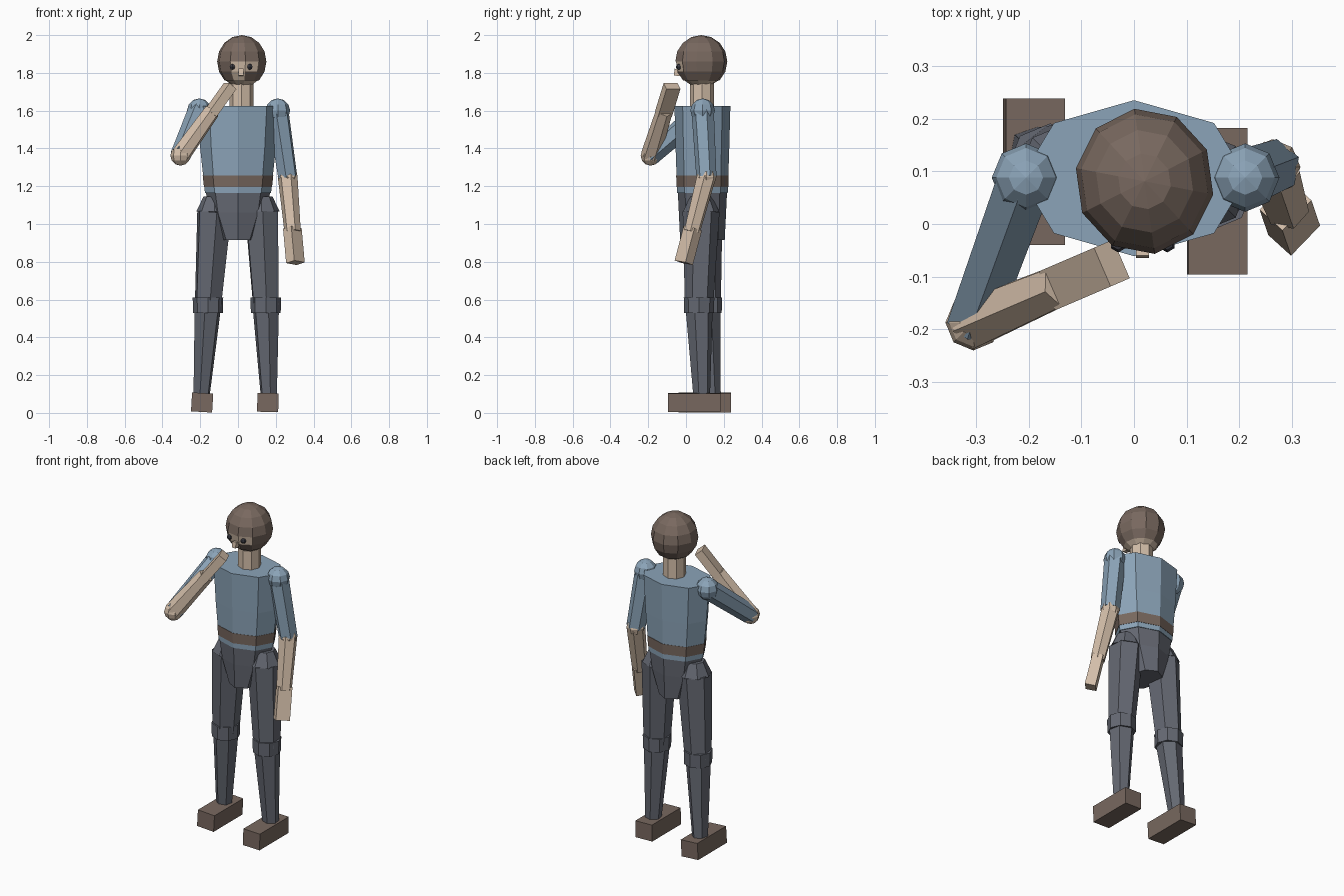
import bpy, bmesh, math
from mathutils import Matrix, Vector

if "Cube" in bpy.data.objects:
    bpy.data.objects.remove(bpy.data.objects["Cube"])


def material(name, col):
    m = bpy.data.materials.new(name)
    m.diffuse_color = (*col, 1)
    m.use_nodes = True
    m.node_tree.nodes["Principled BSDF"].inputs["Base Color"].default_value = m.diffuse_color
    return m


SKIN = material("skin", (0.66, 0.52, 0.40))
SHIRT = material("shirt", (0.26, 0.37, 0.48))
CLOTH = material("trousers", (0.13, 0.14, 0.17))
BROWN = material("brown", (0.19, 0.14, 0.115))
DARK = material("dark", (0.05, 0.05, 0.065))


def finish(name, bm, mat):
    bmesh.ops.recalc_face_normals(bm, faces=bm.faces)
    me = bpy.data.meshes.new(name)
    bm.to_mesh(me)
    bm.free()
    me.materials.append(mat)
    ob = bpy.data.objects.new(name, me)
    bpy.context.collection.objects.link(ob)
    return ob


def aligned(a, b):
    rot = (b - a).to_track_quat('Z', 'Y').to_matrix().to_4x4()
    return Matrix.Translation((a + b) / 2) @ rot


def limb(name, a, b, r1, r2, mat, sides=6):
    """Tapered prism from point a to point b."""
    a, b = Vector(a), Vector(b)
    bm = bmesh.new()
    bmesh.ops.create_cone(bm, cap_ends=True, segments=sides, radius1=r1, radius2=r2,
                          depth=(b - a).length, matrix=aligned(a, b))
    return finish(name, bm, mat)


def bar(name, a, b, w, d, mat, roll=0):
    """Box running from point a to point b."""
    a, b = Vector(a), Vector(b)
    bm = bmesh.new()
    size = Matrix.Diagonal((w, d, (b - a).length, 1))
    spin = Matrix.Rotation(math.radians(roll), 4, 'Z')
    bmesh.ops.create_cube(bm, size=1, matrix=aligned(a, b) @ spin @ size)
    return finish(name, bm, mat)


def ball(name, c, r, mat, u=8, v=6):
    bm = bmesh.new()
    bmesh.ops.create_uvsphere(bm, u_segments=u, v_segments=v, radius=r,
                              matrix=Matrix.Translation(c))
    return finish(name, bm, mat)


def loft(name, rings, mat, y=0.087, n=8):
    """Stack of elliptical rings (z, rx, ry)."""
    bm = bmesh.new()
    loops = [[bm.verts.new((rx * math.cos(i * math.tau / n), y + ry * math.sin(i * math.tau / n), z))
              for i in range(n)] for z, rx, ry in rings]
    for lo, hi in zip(loops, loops[1:]):
        for i in range(n):
            j = (i + 1) % n
            bm.faces.new((lo[i], lo[j], hi[j], hi[i]))
    bm.faces.new(loops[0])
    bm.faces.new(loops[-1])
    return finish(name, bm, mat)


# Trunk
loft("torso", [(1.165, 0.175, 0.134), (1.40, 0.2, 0.142), (1.625, 0.215, 0.148)], SHIRT)
loft("belt", [(1.195, 0.18, 0.137), (1.257, 0.187, 0.139)], BROWN)
loft("pelvis", [(0.915, 0.088, 0.118), (1.06, 0.15, 0.125), (1.165, 0.17, 0.13)], CLOTH)

# Head and neck
limb("neck", (0.018, 0.085, 1.6), (0.018, 0.085, 1.76), 0.064, 0.064, SKIN, 8)
HEAD = Vector((0.02, 0.081, 1.86))
TURN = Matrix.Translation(HEAD) @ Matrix.Rotation(math.radians(8), 4, 'Z')


def skull(scale):
    bm = bmesh.new()
    shape = Matrix.Diagonal((0.132 * scale, 0.139 * scale, 0.14 * scale, 1))
    bmesh.ops.create_uvsphere(bm, u_segments=10, v_segments=8, radius=1, matrix=TURN @ shape)
    return bm


finish("head", skull(0.975), SKIN)
bm = skull(1.0)
gone = []
for f in bm.faces:
    c = f.calc_center_median() - HEAD
    fringe = c.y < -0.1 and abs(c.x) < 0.06 and c.z < 0
    if c.z < -0.08 or fringe:
        gone.append(f)
bmesh.ops.delete(bm, geom=gone, context='FACES')
finish("hair", bm, BROWN)
for side, x in (("right", -0.03), ("left", 0.063)):
    ball(side + "_eye", (x, -0.038, 1.832), 0.016, DARK, 6, 4)
bar("nose", (0.016, -0.05, 1.785), (0.016, -0.045, 1.82), 0.025, 0.03, SKIN)

# Legs: hip, knee and ankle points with foot centre and extents in y
legs = {
    "right": ((-0.125, 0.096, 1.065), (-0.159, 0.11, 0.57), (-0.193, 0.14, 0.09), (-0.19, -0.04, 0.238)),
    "left": ((0.125, 0.08, 1.065), (0.147, 0.069, 0.57), (0.163, 0.083, 0.09), (0.158, -0.096, 0.182)),
}
for side, (hip, knee, ankle, (fx, y0, y1)) in legs.items():
    h, k = Vector(hip), Vector(knee)
    limb(side + "_hip", h, h + Vector((0, 0, 0.08)), 0.096, 0.058, CLOTH, 8)
    limb(side + "_thigh", knee, hip, 0.075, 0.098, CLOTH)
    limb(side + "_knee", k - Vector((0, 0, 0.04)), k + Vector((0, 0, 0.042)), 0.079, 0.081, CLOTH, 8)
    limb(side + "_shin", ankle, knee, 0.045, 0.074, CLOTH)
    foot = bar(side + "_foot", (fx, y0, 0.055), (fx, y1, 0.055), 0.112, 0.1, BROWN)
    foot.data.transform(Matrix.Translation((fx, 0, 0.055))
                        @ Matrix.Rotation(math.radians(3.5 if side == "right" else 1.5), 4, 'Y')
                        @ Matrix.Translation((-fx, 0, -0.055)))

# Arms: shoulder, elbow and fingertip points, hand thickness and roll
arms = {
    "right": ((-0.205, 0.088, 1.6), (-0.305, -0.187, 1.362), (-0.042, -0.074, 1.73), 0.05, 0),
    "left": ((0.211, 0.088, 1.6), (0.263, 0.108, 1.25), (0.304, -0.012, 0.795), 0.06, -28),
}
for side, (*pts, thick, roll) in arms.items():
    shoulder, elbow, tip = (Vector(p) for p in pts)
    wrist = elbow.lerp(tip, 0.64)
    ball(side + "_shoulder", shoulder, 0.065, SHIRT, 8, 6)
    limb(side + "_upper_arm", elbow, shoulder, 0.054, 0.06, SHIRT)
    ball(side + "_elbow", elbow, 0.053, SKIN, 8, 6)
    limb(side + "_forearm", elbow, wrist, 0.053, 0.044, SKIN)
    bar(side + "_hand", elbow.lerp(tip, 0.6), tip, 0.08, thick, SKIN, roll)

# Small dark item at the raised fingers
bar("held_item", (-0.072, -0.09, 1.695), (-0.048, -0.085, 1.725), 0.035, 0.03, DARK)
